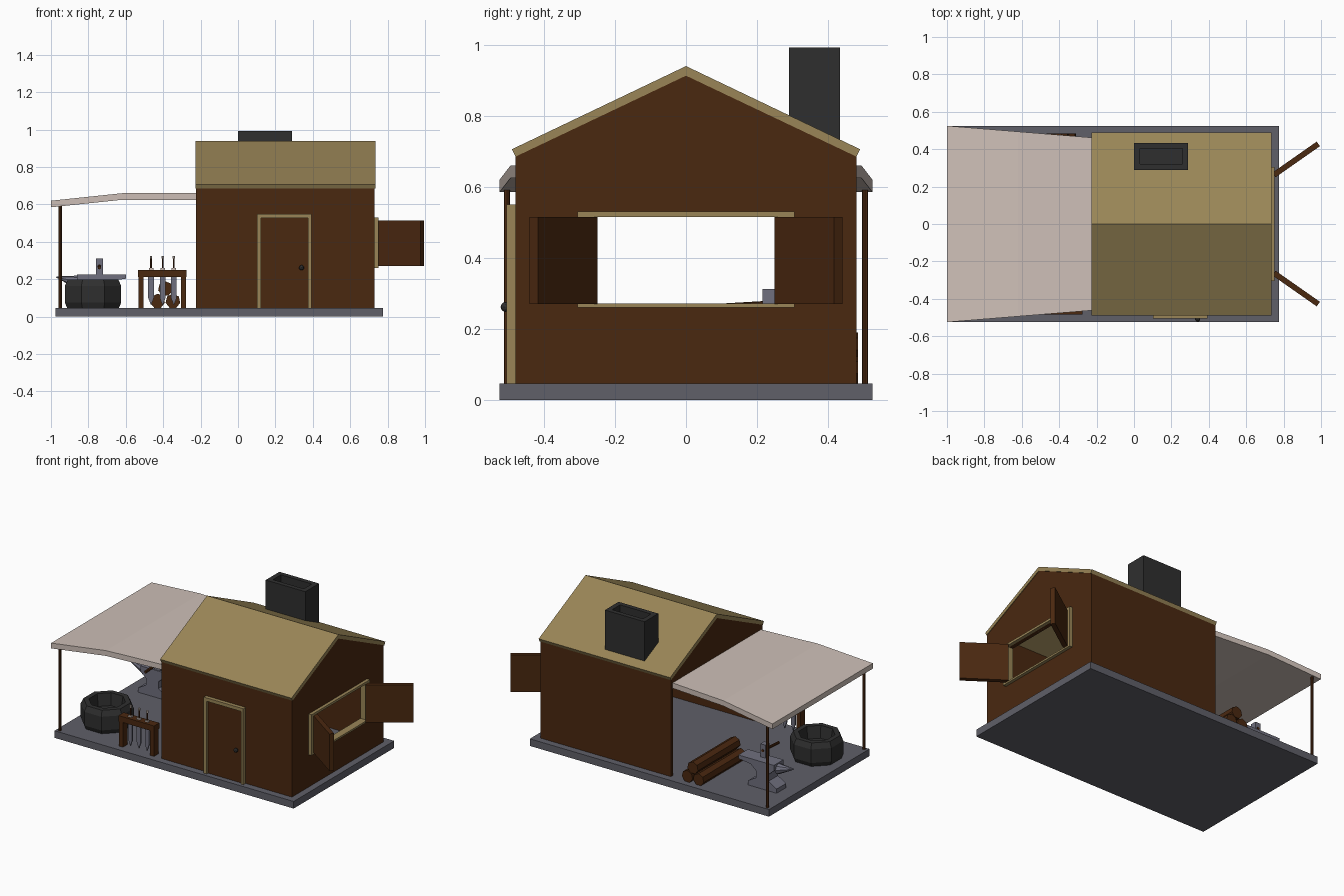
import bpy, bmesh, math
from mathutils import Vector, Matrix

if "Cube" in bpy.data.objects:
    bpy.data.objects.remove(bpy.data.objects["Cube"])


def mat(name, r, g, b):
    m = bpy.data.materials.new(name)
    m.diffuse_color = (r, g, b, 1)
    m.use_nodes = True
    m.node_tree.nodes["Principled BSDF"].inputs["Base Color"].default_value = m.diffuse_color
    return m


WOOD = mat("dark_wood", 0.068, 0.021, 0.005)
TRIM = mat("straw_trim", 0.32, 0.235, 0.095)
STONE = mat("floor_stone", 0.115, 0.115, 0.14)
COAL = mat("dark_stone", 0.028, 0.028, 0.028)
CLOTH = mat("canvas", 0.62, 0.53, 0.48)
STEEL = mat("steel", 0.16, 0.16, 0.21)


def finish(bm, name, m):
    bmesh.ops.recalc_face_normals(bm, faces=bm.faces)
    me = bpy.data.meshes.new(name)
    bm.to_mesh(me)
    bm.free()
    me.materials.append(m)
    ob = bpy.data.objects.new(name, me)
    bpy.context.collection.objects.link(ob)
    return ob


def add_box(bm, x0, x1, y0, y1, z0, z1):
    t = Matrix.Translation(((x0 + x1) / 2, (y0 + y1) / 2, (z0 + z1) / 2))
    bmesh.ops.create_cube(bm, size=1, matrix=t @ Matrix.Diagonal((x1 - x0, y1 - y0, z1 - z0, 1)))


def boxes(name, m, *dims):
    bm = bmesh.new()
    for d in dims:
        add_box(bm, *d)
    return finish(bm, name, m)


def add_prism(bm, pts, a, b, axis):
    """Extrude a 2D profile from a to b along 'x' (pts are y,z) or 'y' (pts are x,z)."""
    def co(p, t):
        return (t, p[0], p[1]) if axis == 'x' else (p[0], t, p[1])
    f = bm.faces.new([bm.verts.new(co(p, a)) for p in pts])
    ext = bmesh.ops.extrude_face_region(bm, geom=[f])
    d = Vector((b - a, 0, 0)) if axis == 'x' else Vector((0, b - a, 0))
    bmesh.ops.translate(bm, vec=d, verts=[v for v in ext['geom'] if isinstance(v, bmesh.types.BMVert)])


def prism(name, m, pts, a, b, axis):
    bm = bmesh.new()
    add_prism(bm, pts, a, b, axis)
    return finish(bm, name, m)


def rod(name, m, p, q, r, sides=8, r2=None):
    p, q = Vector(p), Vector(q)
    bm = bmesh.new()
    rot = (q - p).to_track_quat('Z', 'Y').to_matrix().to_4x4()
    bmesh.ops.create_cone(bm, cap_ends=True, segments=sides, radius1=r, radius2=r if r2 is None else r2,
                          depth=(q - p).length, matrix=Matrix.Translation((p + q) / 2) @ rot)
    return finish(bm, name, m)


def lathe(name, m, profile, centre, sides):
    """Faceted ring of (radius, z) points, closed by caps on both ends."""
    bm = bmesh.new()
    rings = []
    for r, z in profile:
        ring = []
        for i in range(sides):
            a = 2 * math.pi * (i + 0.5) / sides
            ring.append(bm.verts.new((centre[0] + r * math.cos(a), centre[1] + r * math.sin(a), z)))
        rings.append(ring)
    for lo, hi in zip(rings, rings[1:]):
        for i in range(sides):
            j = (i + 1) % sides
            bm.faces.new((lo[i], lo[j], hi[j], hi[i]))
    bm.faces.new(rings[0])
    bm.faces.new(rings[-1])
    return finish(bm, name, m)


F = 0.047  # floor level

# Floor slab
boxes("floor_slab", STONE, (-0.975, 0.775, -0.525, 0.525, 0, F))

# House walls: the left side is open under a gable, the right side has a window
boxes("long_walls", WOOD, *[(-0.225, 0.73, min(s * 0.48, s * 0.455), max(s * 0.48, s * 0.455), F, 0.69)
                            for s in (-1, 1)])
gable = lambda z: [(-0.479, z), (0.479, z), (0.479, 0.69), (0, 0.915), (-0.479, 0.69)]
prism("left_gable", WOOD, gable(0.62), -0.225, -0.2, 'x')
bm = bmesh.new()
add_prism(bm, gable(0.515), 0.705, 0.731, 'x')
add_box(bm, 0.705, 0.731, -0.479, 0.479, F, 0.27)
add_box(bm, 0.705, 0.731, -0.479, -0.28, 0.27, 0.515)
add_box(bm, 0.705, 0.731, 0.28, 0.479, 0.27, 0.515)
finish(bm, "window_wall", WOOD)

# Roof
prism("roof", TRIM, [(-0.49, 0.706), (0, 0.94), (0.49, 0.706), (0.48, 0.685), (0, 0.913), (-0.48, 0.685)],
      -0.227, 0.735, 'x')

# Chimney with sunk flue
cx0, cx1, cy0, cy1 = 0.0, 0.29, 0.29, 0.433
boxes("chimney", COAL,
      (cx0, cx0 + 0.032, cy0, cy1, 0.69, 0.993), (cx1 - 0.032, cx1, cy0, cy1, 0.69, 0.993),
      (cx0, cx1, cy0, cy0 + 0.03, 0.69, 0.993), (cx0, cx1, cy1 - 0.03, cy1, 0.69, 0.993),
      (cx0 + 0.01, cx1 - 0.01, cy0 + 0.01, cy1 - 0.01, 0.70, 0.86))

# Window frame and open shutters
boxes("window_frame", TRIM,
      (0.703, 0.752, -0.305, 0.305, 0.26, 0.272), (0.703, 0.752, -0.305, 0.305, 0.515, 0.53),
      (0.703, 0.752, -0.305, -0.275, 0.27, 0.516), (0.703, 0.752, 0.275, 0.305, 0.27, 0.516))
for s, side in ((-1, "front"), (1, "back")):
    sh = boxes(side + "_shutter", WOOD, (0, 0.29, -0.015, 0.015, 0.27, 0.515))
    sh.location = (0.748, s * 0.262, 0)
    sh.rotation_euler.z = s * math.radians(35)

# Door, frame and knob
boxes("door", WOOD, (0.12, 0.38, -0.49, -0.475, F, 0.53))
boxes("door_frame", TRIM, (0.102, 0.124, -0.505, -0.475, F, 0.55), (0.374, 0.392, -0.505, -0.475, F, 0.55),
      (0.102, 0.392, -0.505, -0.475, 0.528, 0.55))
bm = bmesh.new()
bmesh.ops.create_icosphere(bm, subdivisions=2, radius=0.014, matrix=Matrix.Translation((0.34, -0.508, 0.262)))
finish(bm, "door_knob", COAL)

# Canopy: bent sheet, narrower towards the house, on two posts
bm = bmesh.new()
add_prism(bm, [(-1, 0.585), (-0.62, 0.625), (-0.225, 0.625), (-0.225, 0.66), (-0.62, 0.66), (-1, 0.62)],
          -1, 1, 'y')
for v in bm.verts:
    v.co.y *= 0.525 - 0.063 * (v.co.x + 1) / 0.775
finish(bm, "canopy", CLOTH)
for s, side in ((-1, "front"), (1, "back")):
    rod(side + "_canopy_post", WOOD, (-0.95, s * 0.504, F), (-0.95, s * 0.504, 0.6), 0.009)

# Octagonal forge basin
lathe("forge", COAL, [(0.15, F), (0.163, 0.075), (0.163, 0.165), (0.145, 0.2), (0.112, 0.2), (0.1, 0.12)],
      (-0.775, -0.26), 8)

# Tool rack with three blades
boxes("tool_rack", WOOD, (-0.535, -0.275, -0.485, -0.43, 0.212, 0.25),
      (-0.533, -0.505, -0.482, -0.433, F, 0.22), (-0.305, -0.277, -0.482, -0.433, F, 0.22))
for i, x in enumerate((-0.465, -0.403, -0.343)):
    prism(f"blade_{i}", STEEL, [(x - 0.015, 0.24), (x - 0.015, 0.1), (x, 0.06), (x + 0.015, 0.1), (x + 0.015, 0.24)],
          -0.463, -0.453, 'y')
    rod(f"blade_handle_{i}", WOOD, (x, -0.458, 0.245), (x, -0.458, 0.312), 0.005, 6)
    boxes(f"blade_guard_{i}", CLOTH, (x - 0.012, x + 0.012, -0.466, -0.45, 0.25, 0.26))
    rod(f"blade_pommel_{i}", CLOTH, (x, -0.458, 0.31), (x, -0.458, 0.324), 0.007, 6)

# Log pile
for i, (x, z) in enumerate(((-0.43, 0.083), (-0.348, 0.083), (-0.388, 0.15))):
    rod(f"log_{i}", WOOD, (x, 0.04, z), (x, 0.484, z), 0.04, 7)

# Anvil: waisted body, overhanging face and tapered horn
AY = 0.26
prism("anvil_body", STEEL, [(-0.88, F), (-0.67, F), (-0.67, 0.075), (-0.73, 0.11), (-0.73, 0.155), (-0.69, 0.19),
                            (-0.6, 0.203), (-0.6, 0.226), (-0.86, 0.226), (-0.86, 0.19), (-0.82, 0.155),
                            (-0.82, 0.11), (-0.88, 0.075)], AY - 0.05, AY + 0.05, 'y')
rod("anvil_horn", STEEL, (-0.855, AY, 0.185), (-0.972, AY, 0.212), 0.036, 8, 0.003)

# Hammer resting on the anvil
boxes("hammer_head", STEEL, (-0.76, -0.722, 0.215, 0.255, 0.226, 0.312))
rod("hammer_handle", WOOD, (-0.741, 0.26, 0.272), (-0.741, 0.09, 0.262), 0.009)
